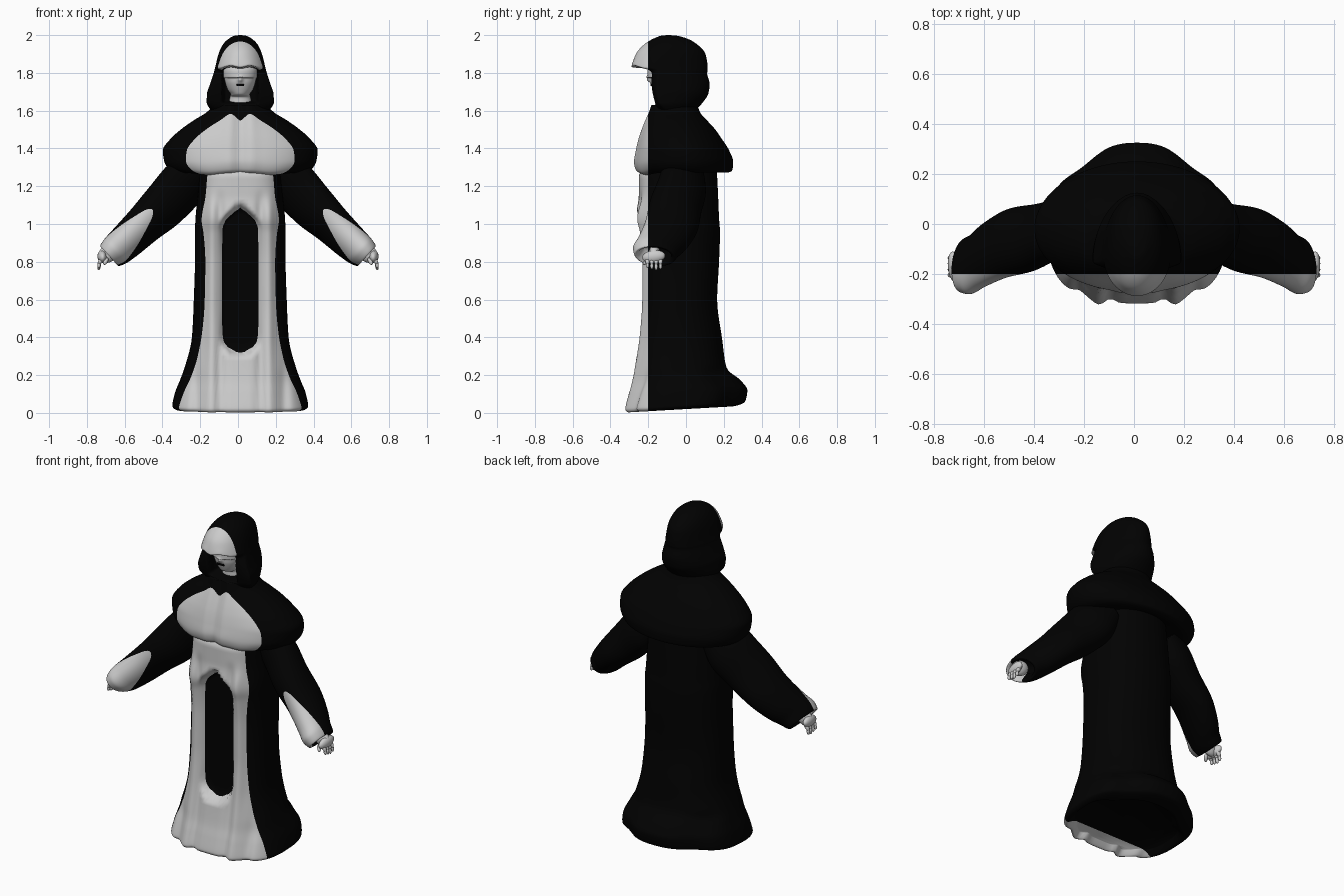
import bpy, bmesh, math
from mathutils import Matrix, Vector

cube = bpy.data.objects.get("Cube")
if cube:
    bpy.data.objects.remove(cube, do_unlink=True)


def material(name, value):
    m = bpy.data.materials.new(name)
    m.use_nodes = True
    col = (value, value, value, 1)
    m.diffuse_color = col
    bsdf = m.node_tree.nodes["Principled BSDF"]
    bsdf.inputs["Base Color"].default_value = col
    bsdf.inputs["Roughness"].default_value = 0.8
    return m


BLACK = material("black cloth", 0.0004)
PALE = material("pale grey", 0.6)
CX = 0.012          # the body sits slightly off centre
SPLIT = -0.2        # cloth in front of this depth is pale


def smooth(a, b, v):
    t = min(max((v - a) / (b - a), 0), 1)
    return t * t * (3 - 2 * t)


def bump(v, width):
    return math.exp(-(v / width) ** 2)


def refine(rows, steps):
    """Monotone cubic interpolation between key rows."""
    def slope(i, k):
        if i == 0 or i == len(rows) - 1:
            return 0.0
        a, b = rows[i][k] - rows[i - 1][k], rows[i + 1][k] - rows[i][k]
        return 0.0 if a * b <= 0 else 2 * a * b / (a + b)
    out = []
    for i in range(len(rows) - 1):
        for s in range(steps):
            t = s / steps
            row = []
            for k in range(len(rows[0])):
                p, q = rows[i][k], rows[i + 1][k]
                m, n = slope(i, k), slope(i + 1, k)
                h = t * t * (3 - 2 * t)
                row.append(p + (q - p) * h + m * t * (1 - t) ** 2 - n * t * t * (1 - t))
            out.append(row)
    return out + [list(rows[-1])]


def finish(name, bm, mats, split=False):
    bmesh.ops.recalc_face_normals(bm, faces=bm.faces)
    if split:
        bmesh.ops.bisect_plane(bm, geom=bm.verts[:] + bm.edges[:] + bm.faces[:], dist=1e-5,
                               plane_co=(0, SPLIT, 0), plane_no=(0, 1, 0))
    for f in bm.faces:
        f.smooth = True
        if split:
            f.material_index = int(f.calc_center_median().y < SPLIT)
    me = bpy.data.meshes.new(name)
    bm.to_mesh(me)
    bm.free()
    for m in mats:
        me.materials.append(m)
    ob = bpy.data.objects.new(name, me)
    bpy.context.collection.objects.link(ob)


def skin(name, rings, mats, split):
    """Bridge a list of closed point rings and cap both ends."""
    bm = bmesh.new()
    grid = [[bm.verts.new(p) for p in ring] for ring in rings]
    n = len(grid[0])
    for a, b in zip(grid, grid[1:]):
        for i in range(n):
            j = (i + 1) % n
            bm.faces.new((a[i], a[j], b[j], b[i]))
    bm.faces.new(grid[0])
    bm.faces.new(grid[-1])
    finish(name, bm, mats, split)


def loft(name, rows, mats, shape, n_front=2, n_back=2, seg=128, steps=7, split=True):
    """Rows are (z, half width, front y, back y[, widest y]) of superellipses."""
    rings = []
    for z, rx, yf, yb, *widest in refine(rows, steps):
        ym = widest[0] if widest else (yf + yb) / 2
        ring = []
        for i in range(seg):
            a = math.tau * i / seg
            c, s = math.cos(a), math.sin(a)
            n, reach = (n_front, ym - yf) if s < 0 else (n_back, yb - ym)
            x = CX + rx * math.copysign(abs(c) ** (2 / n), c)
            y = ym + reach * math.copysign(abs(s) ** (2 / n), s)
            ring.append(shape(x, y, z))
        rings.append(ring)
    skin(name, rings, mats, split)


# Robe: long gown with a sunken front panel, two ridges and a short train
def robe_shape(x, y, z):
    dx = abs(x - CX)
    if y < -0.1:
        front = smooth(-0.1, -0.2, y)
        y -= front * 0.014 * bump(dx - 0.155, 0.025) * (1 - smooth(1.05, 1.2, z))
        y += front * 0.016 * bump(dx - 0.105, 0.022) * (1 - smooth(1.05, 1.2, z))
        y += front * 0.02 * bump(dx - 0.23, 0.03) * (1 - smooth(0.1, 0.4, z))
        dz = max(0.41 - z, 0, z - 0.97 - 0.03 * bump(dx, 0.03))
        panel = 1 - smooth(0.085, 0.115, math.hypot(dx, dz))
        y += (max(y, -0.19) - y) * panel
    else:
        y -= 0.04 * smooth(0, 0.15, y) * bump(dx - 0.23, 0.09) * (1 - smooth(0.17, 0.26, z))
    z += 0.035 * (y + 0.3) / 0.6 * (1 - smooth(0, 0.2, z))
    return x, y, z + 0.003 * (1 - smooth(0, 0.1, z))


loft("robe", [
    (0.03, 0.30, -0.27, 0.20), (0.0, 0.335, -0.30, 0.24), (0.02, 0.36, -0.317, 0.31),
    (0.1, 0.345, -0.3, 0.325), (0.17, 0.32, -0.282, 0.29), (0.24, 0.295, -0.27, 0.215),
    (0.4, 0.256, -0.25, 0.19), (0.6, 0.246, -0.236, 0.165), (0.8, 0.24, -0.237, 0.175),
    (0.95, 0.24, -0.25, 0.18), (1.03, 0.237, -0.267, 0.175), (1.15, 0.225, -0.25, 0.17),
    (1.25, 0.215, -0.25, 0.165), (1.32, 0.2, -0.2, 0.16)],
    [BLACK, PALE], robe_shape, n_front=2.9, n_back=2.2)


# Shoulder cape with a soft centre groove
def cape_shape(x, y, z):
    if y < -0.1:
        y += 0.014 * bump(x - CX, 0.03) - 0.006 * bump(abs(x - CX) - 0.06, 0.03)
        z -= 0.012 * bump(abs(x - CX) - 0.17, 0.08) * (1 - smooth(1.3, 1.38, z))
    return x, y, z


loft("shoulder_cape", [
    (1.3, 0.2, -0.19, 0.15), (1.272, 0.33, -0.237, 0.215), (1.285, 0.37, -0.26, 0.245),
    (1.33, 0.402, -0.272, 0.25), (1.39, 0.41, -0.262, 0.228), (1.45, 0.37, -0.248, 0.19),
    (1.5, 0.315, -0.232, 0.155), (1.55, 0.245, -0.213, 0.11), (1.59, 0.18, -0.197, 0.075),
    (1.63, 0.14, -0.185, 0.06)], [BLACK, PALE], cape_shape, n_front=2.1)


# Hood: overhanging brow above a hollow that holds the face
def hood_shape(x, y, z):
    if y < -0.08:
        hollow = 1 - smooth(0.08, 0.1, abs(x - CX))
        hollow *= (1 - smooth(1.81, 1.83, z)) * smooth(1.63, 1.655, z)
        y += (-0.08 - y) * hollow
        z += 0.01 * bump(abs(x - CX) - 0.05, 0.03) * bump(z - 1.83, 0.03)
    return x, y, z


loft("hood", [
    (1.58, 0.12, -0.14, 0.04, -0.06), (1.61, 0.16, -0.16, 0.06, -0.11),
    (1.645, 0.178, -0.17, 0.09, -0.14), (1.69, 0.176, -0.182, 0.118, -0.15),
    (1.74, 0.16, -0.192, 0.125, -0.15), (1.795, 0.142, -0.198, 0.112, -0.14),
    (1.813, 0.137, -0.225, 0.115, -0.13), (1.832, 0.132, -0.288, 0.115, -0.13),
    (1.9, 0.115, -0.265, 0.103, -0.11), (1.95, 0.092, -0.222, 0.06, -0.09),
    (1.98, 0.062, -0.175, 0.01, -0.08), (1.997, 0.03, -0.13, -0.05, -0.09),
    (2.0, 0.003, -0.1, -0.09, -0.095)], [BLACK, PALE], hood_shape)


# Face and neck, with a band across the eyes and a small nose
def face_shape(x, y, z):
    if y < -0.1:
        y -= 0.018 * bump(x - CX, 0.012) * bump(z - 1.765, 0.014)
    return x, y, z


loft("face", [
    (1.62, 0.062, -0.12, -0.03), (1.67, 0.055, -0.12, -0.03), (1.685, 0.05, -0.16, -0.03),
    (1.71, 0.066, -0.174, -0.03), (1.75, 0.08, -0.188, -0.03), (1.772, 0.085, -0.191, -0.03),
    (1.778, 0.088, -0.204, -0.03), (1.81, 0.09, -0.204, -0.03), (1.85, 0.085, -0.18, -0.03)],
    [PALE], face_shape, seg=64, steps=5, split=False)

bm = bmesh.new()
bmesh.ops.create_cube(bm, size=1, matrix=Matrix.Translation((CX, -0.184, 1.735))
                      @ Matrix.Diagonal((0.042, 0.009, 0.011, 1)))
finish("mouth", bm, [BLACK])


# Sleeves: tapering tubes sloping out and forward, open at the cuff
def sleeve(name, side):
    rows = [  # x, y, z, radius across the slope, radius in depth
        (0.22, -0.01, 1.29, 0.1, 0.1), (0.3, -0.02, 1.2, 0.13, 0.12),
        (0.4, -0.055, 1.09, 0.122, 0.132), (0.5, -0.075, 0.995, 0.105, 0.136),
        (0.6, -0.125, 0.9, 0.094, 0.128), (0.65, -0.16, 0.856, 0.086, 0.118),
        (0.682, -0.165, 0.83, 0.07, 0.103), (0.677, -0.165, 0.834, 0.058, 0.088),
        (0.63, -0.15, 0.875, 0.045, 0.075)]
    rings = []
    for x, y, z, r, ry in refine(rows, 6):
        ring = []
        for i in range(64):
            a = math.tau * i / 64
            u = r * math.cos(a)
            # the upper side leans forward, the underside back
            ring.append((side * (x + 0.67 * u), y + ry * math.sin(a) - 0.28 * u, z + 0.74 * u))
        rings.append(ring)
    skin(name, rings, [BLACK, PALE], True)


# Hands: a flat palm with drooping fingers and a thumb
def hand(name, side):
    bm = bmesh.new()

    def blob(a, b, wide, deep):
        a, b = Vector(a), Vector(b)
        d = b - a
        m = (Matrix.Translation((a + b) / 2) @ d.to_track_quat("Z", "Y").to_matrix().to_4x4()
             @ Matrix.Diagonal((wide, deep, d.length / 2, 1)))
        bmesh.ops.create_uvsphere(bm, u_segments=16, v_segments=10, radius=1, matrix=m)

    # the palm's broad side runs along the depth
    blob((side * 0.725, -0.11, 0.835), (side * 0.715, -0.232, 0.82), 0.024, 0.034)
    blob((side * 0.64, -0.165, 0.875), (side * 0.735, -0.17, 0.81), 0.03, 0.045)
    for i in range(4):
        y = -0.135 - 0.023 * i
        blob((side * 0.71, y, 0.83), (side * 0.74, y, 0.785), 0.012, 0.012)
        blob((side * 0.733, y, 0.797), (side * 0.738, y, 0.755 + 0.006 * abs(i - 1)), 0.009, 0.009)
    blob((side * 0.69, -0.2, 0.82), (side * 0.71, -0.225, 0.785), 0.011, 0.011)
    finish(name, bm, [PALE])


for label, side in (("left", 1), ("right", -1)):
    sleeve(label + "_sleeve", side)
    hand(label + "_hand", side)
